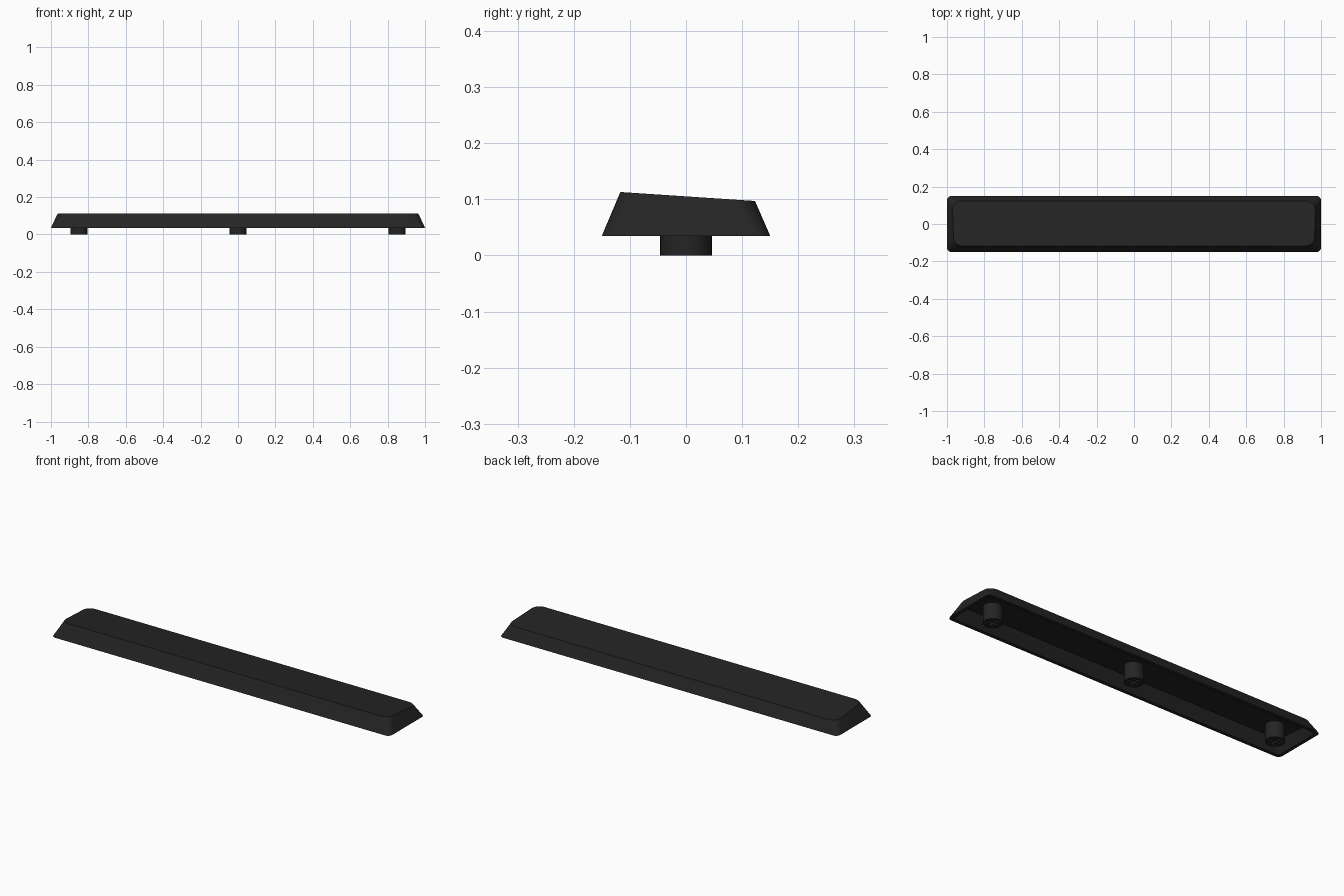
import bpy, bmesh, math

if "Cube" in bpy.data.objects:
    bpy.data.objects.remove(bpy.data.objects["Cube"])

black = bpy.data.materials.new("matte black plastic")
black.diffuse_color = (0.018, 0.018, 0.018, 1)
black.use_nodes = True
black.node_tree.nodes["Principled BSDF"].inputs["Base Color"].default_value = black.diffuse_color

BASE_Z = 0.035                          # lower rim of the cap
FRONT_Y, BACK_Y = -0.117, 0.123         # edges of the sloping top


def top_z(y):
    """Height of the top face, falling towards the back."""
    return 0.113 - 0.016 * (y - FRONT_Y) / (BACK_Y - FRONT_Y)


def rounded_loop(x_front, x_back, y0, y1, radius, z_of, segments=8):
    """Rounded outline; its half width varies from front to back."""
    points = []
    corners = [(1, y1 - radius, 0), (-1, y1 - radius, 90),
               (-1, y0 + radius, 180), (1, y0 + radius, 270)]
    for side, cy, start in corners:
        for i in range(segments + 1):
            a = math.radians(start + 90 * i / segments)
            y = cy + radius * math.sin(a)
            half = x_front + (x_back - x_front) * (y - y0) / (y1 - y0)
            x = side * (half - radius) + radius * math.cos(a)
            points.append((x, y, z_of(y)))
    return points


def finish(bm, name):
    bmesh.ops.recalc_face_normals(bm, faces=bm.faces)
    mesh = bpy.data.meshes.new(name)
    bm.to_mesh(mesh)
    bm.free()
    mesh.materials.append(black)
    obj = bpy.data.objects.new(name, mesh)
    bpy.context.collection.objects.link(obj)
    return obj


def smooth(obj):
    bpy.ops.object.select_all(action='DESELECT')
    obj.select_set(True)
    bpy.context.view_layer.objects.active = obj
    bpy.ops.object.shade_smooth_by_angle(angle=math.radians(30))


def loft(loops, name):
    """Skin a stack of outlines and close both ends."""
    bm = bmesh.new()
    rings = [[bm.verts.new(p) for p in loop] for loop in loops]
    n = len(rings[0])
    for a, b in zip(rings, rings[1:]):
        for i in range(n):
            j = (i + 1) % n
            bm.faces.new((a[i], a[j], b[j], b[i]))
    bm.faces.new(rings[0])
    bm.faces.new(rings[-1])
    return finish(bm, name)


# Hollow cap: ceiling, inner wall, rim, outer wall, sloping top
WALL, ROOF = 0.018, 0.018
cap = loft([
    rounded_loop(0.950, 0.956, FRONT_Y + WALL, BACK_Y - WALL, 0.03,
                 lambda y: top_z(y) - ROOF),
    rounded_loop(1 - WALL, 1 - WALL, -0.15 + WALL, 0.15 - WALL, 0.015,
                 lambda y: BASE_Z),
    rounded_loop(1, 1, -0.15, 0.15, 0.025, lambda y: BASE_Z),
    rounded_loop(0.964, 0.971, FRONT_Y, BACK_Y, 0.045, top_z),
], "keycap_shell")
smooth(cap)


def cross_cutter(x):
    """Plus-shaped prism for the socket."""
    arm, t, = 0.034, 0.006
    quarter = [(arm, -t), (arm, t), (t, t)]
    outline = []
    for k in range(4):
        c, s = [(1, 0), (0, 1), (-1, 0), (0, -1)][k]
        outline += [(x + c * px - s * py, s * px + c * py) for px, py in quarter]
    return loft([[(px, py, z) for px, py in outline] for z in (-0.02, 0.06)],
                "socket_cutter")


# Three round stems with plus-shaped sockets
for label, x in (("left", -0.85), ("middle", 0.0), ("right", 0.85)):
    circle = [(x + 0.046 * math.cos(i * math.tau / 40),
               0.046 * math.sin(i * math.tau / 40)) for i in range(40)]
    stem = loft([[(px, py, z) for px, py in circle] for z in (0, 0.094)],
                label + "_stem")
    cutter = cross_cutter(x)
    cutter.hide_render = True
    mod = stem.modifiers.new("socket", 'BOOLEAN')
    mod.operation = 'DIFFERENCE'
    mod.solver = 'EXACT'
    mod.object = cutter
    bpy.ops.object.select_all(action='DESELECT')
    stem.select_set(True)
    bpy.context.view_layer.objects.active = stem
    bpy.ops.object.modifier_apply(modifier=mod.name)
    bpy.data.objects.remove(cutter)
    smooth(stem)
